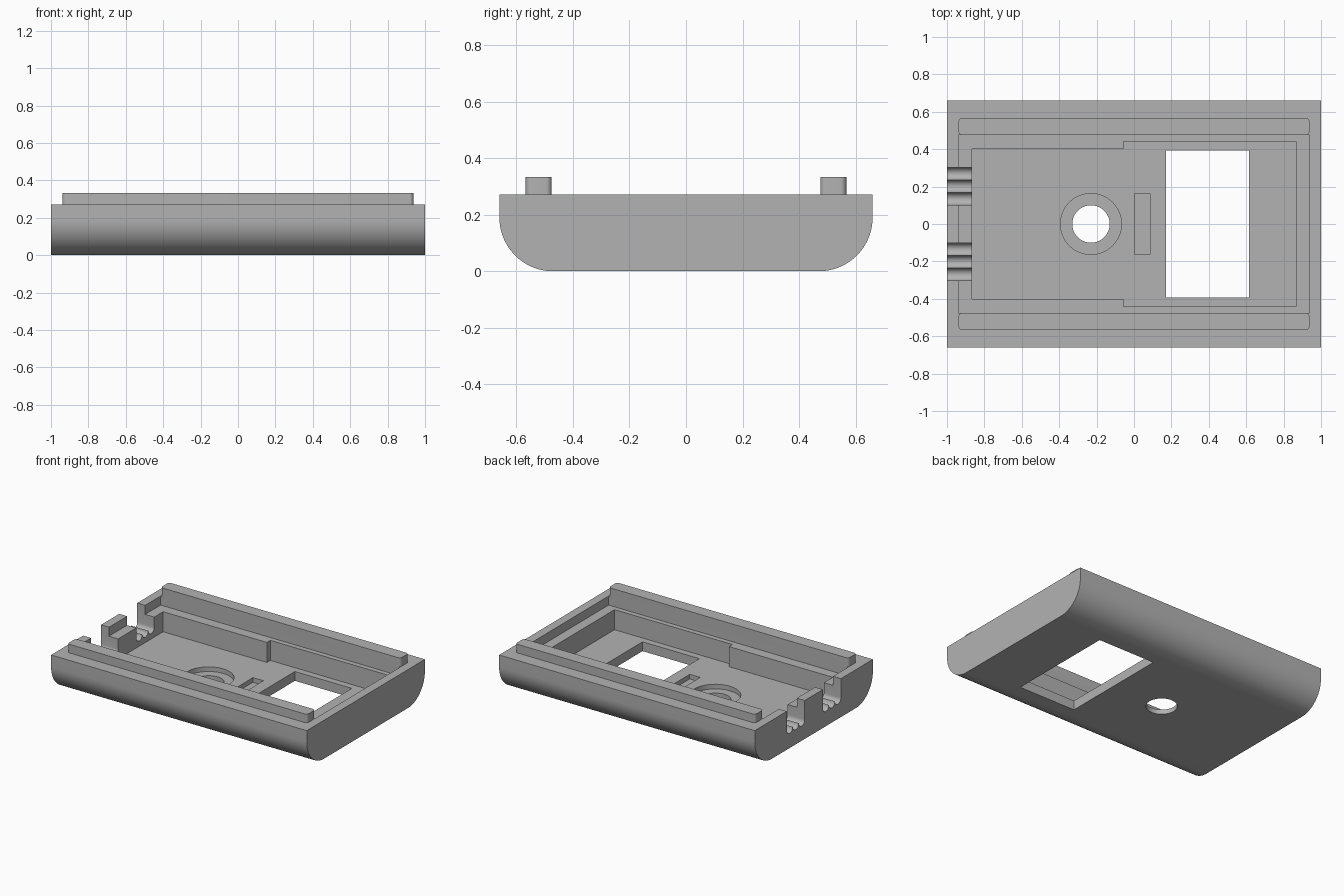
import bpy
import bmesh
from math import pi, sin, cos, radians

if "Cube" in bpy.data.objects:
    bpy.data.objects.remove(bpy.data.objects["Cube"], do_unlink=True)

grey = bpy.data.materials.new("plain grey")
grey.use_nodes = True
colour = (0.45, 0.45, 0.45, 1)
grey.diffuse_color = colour
grey.node_tree.nodes["Principled BSDF"].inputs["Base Color"].default_value = colour

TOP, LEDGE, FLOOR, POCKET, RAIL_TOP = 0.272, 0.208, 0.066, 0.033, 0.333
HALF_W, ROUND = 0.66, 0.19
ABOVE, BELOW = 0.5, -0.1


def prism(name, points, lo, hi, axis="Z"):
    """Extrude a closed outline along Z (points are x, y) or X (points are y, z)."""
    place = (lambda p, t: (p[0], p[1], t)) if axis == "Z" else (lambda p, t: (t, p[0], p[1]))
    bm = bmesh.new()
    base = bm.faces.new([bm.verts.new(place(p, lo)) for p in points])
    cap = bmesh.ops.extrude_face_region(bm, geom=[base])["geom"]
    shift = (0, 0, hi - lo) if axis == "Z" else (hi - lo, 0, 0)
    bmesh.ops.translate(bm, vec=shift, verts=[v for v in cap if isinstance(v, bmesh.types.BMVert)])
    bmesh.ops.recalc_face_normals(bm, faces=bm.faces)
    mesh = bpy.data.meshes.new(name)
    bm.to_mesh(mesh)
    bm.free()
    mesh.materials.append(grey)
    obj = bpy.data.objects.new(name, mesh)
    bpy.context.collection.objects.link(obj)
    return obj


def arc(cx, cy, r, start, end, steps):
    angles = [radians(start + (end - start) * i / steps) for i in range(steps + 1)]
    return [(cx + r * cos(a), cy + r * sin(a)) for a in angles]


def rect(x0, x1, y0, y1):
    return [(x0, y0), (x1, y0), (x1, y1), (x0, y1)]


def rounded_rect(x0, x1, y0, y1, r):
    corners = [(x1 - r, y1 - r), (x0 + r, y1 - r), (x0 + r, y0 + r), (x1 - r, y0 + r)]
    return [p for i, (x, y) in enumerate(corners) for p in arc(x, y, r, 90 * i, 90 * i + 90, 6)]


def circle(x, y, r):
    return arc(x, y, r, 0, 360, 64)[:-1]


def combine(target, tool, operation="DIFFERENCE"):
    mod = target.modifiers.new(tool.name, "BOOLEAN")
    mod.operation, mod.solver, mod.object = operation, "EXACT", tool
    bpy.context.view_layer.objects.active = target
    bpy.ops.object.modifier_apply(modifier=mod.name)
    bpy.data.objects.remove(tool, do_unlink=True)


# Tray body with rounded lower long edges
outline = [(HALF_W, TOP), (-HALF_W, TOP)]
outline += arc(-HALF_W + ROUND, ROUND, ROUND, 180, 270, 24)
outline += arc(HALF_W - ROUND, ROUND, ROUND, 270, 360, 24)
body = prism("case_tray", outline, -1, 1, "X")

# Raised locating rails on both long sides
for y0, y1 in ((0.475, 0.567), (-0.567, -0.475)):
    rail = prism("rail", rounded_rect(-0.938, 0.938, y0, y1, 0.02), 0.24, RAIL_TOP)
    combine(body, rail, "UNION")

# Lowered ledge, then the main cavity that widens toward one end
combine(body, prism("ledge_cut", rect(-0.938, 0.938, -0.475, 0.475), LEDGE, ABOVE))
cavity = [(-0.867, -0.402), (-0.055, -0.402), (-0.055, -0.44), (0.867, -0.44),
          (0.867, 0.44), (-0.055, 0.44), (-0.055, 0.402), (-0.867, 0.402)]
combine(body, prism("cavity_cut", cavity, FLOOR, ABOVE))

# Window, round hole with its counterbore, and a shallow slot
combine(body, prism("window_cut", rect(0.17, 0.615, -0.393, 0.393), BELOW, ABOVE))
combine(body, prism("counterbore_cut", circle(-0.23, 0, 0.163), POCKET, ABOVE))
combine(body, prism("hole_cut", circle(-0.23, 0, 0.1), BELOW, ABOVE))
combine(body, prism("slot_cut", rect(0.003, 0.085, -0.163, 0.163), POCKET, ABOVE))

# Cable notches with three scalloped grooves each
groove = 0.0335
for middle in (-0.202, 0.202):
    scallops = []
    for k in (-1, 0, 1):
        run = arc(middle + 2 * k * groove, 0.137, groove, 180, 360, 12)
        scallops += run if k == -1 else run[1:]
    edge = 3 * groove
    scallops += [(middle + edge, ABOVE), (middle - edge, ABOVE)]
    combine(body, prism("notch_cut", scallops, -1.1, -0.8, "X"))

# Smooth curved surfaces, keep hard edges
bpy.ops.object.select_all(action="DESELECT")
body.select_set(True)
bpy.context.view_layer.objects.active = body
bpy.ops.object.shade_smooth_by_angle(angle=radians(30))
